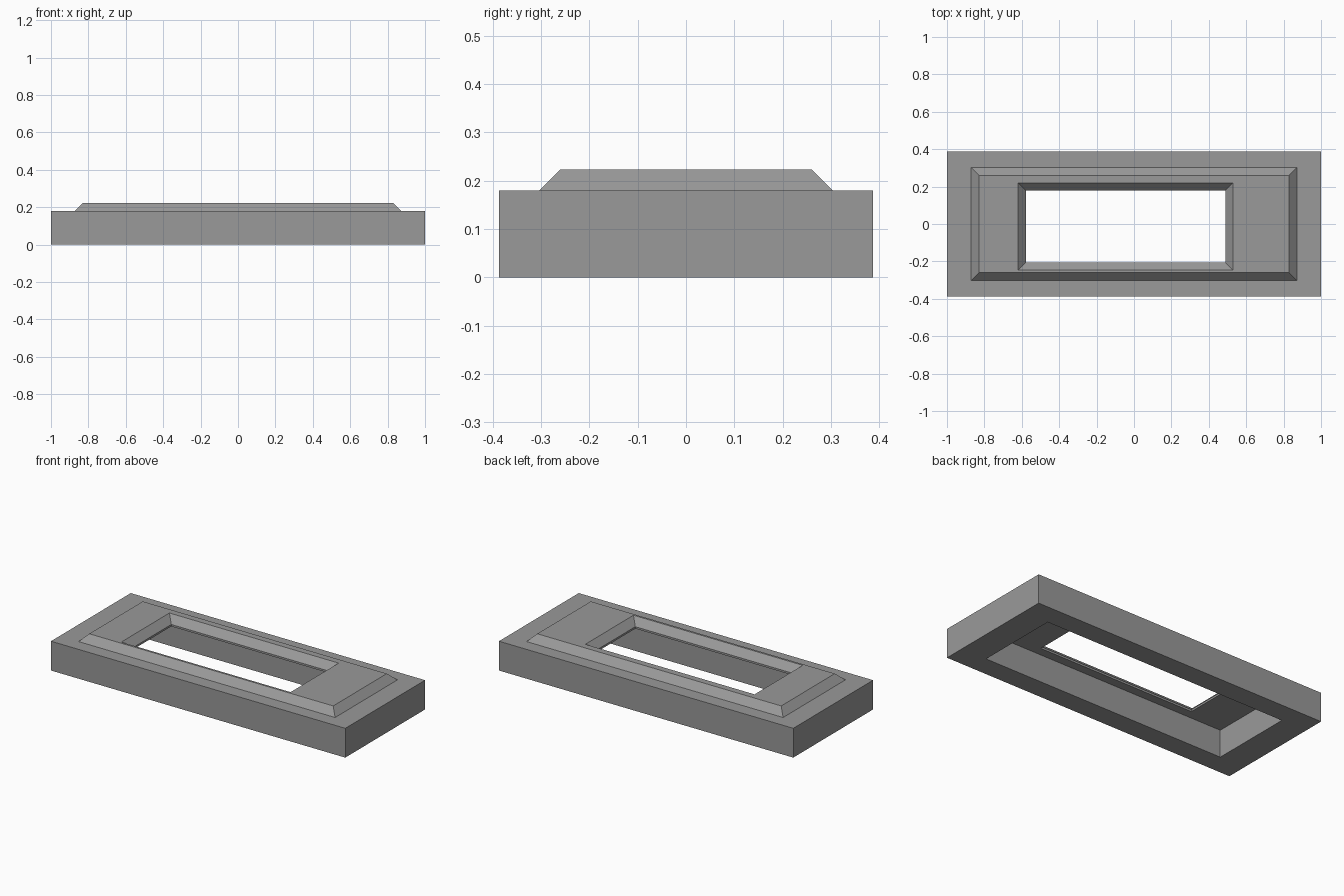
import bpy
import bmesh

if "Cube" in bpy.data.objects:
    bpy.data.objects.remove(bpy.data.objects["Cube"])

grey = bpy.data.materials.new("mid grey")
grey.diffuse_color = (0.32, 0.32, 0.32, 1.0)
grey.use_nodes = True
grey.node_tree.nodes["Principled BSDF"].inputs["Base Color"].default_value = grey.diffuse_color


def rect(x0, x1, y0, y1, z):
    return [(x0, y0, z), (x1, y0, z), (x1, y1, z), (x0, y1, z)]


def centred(hx, hy, z):
    return rect(-hx, hx, -hy, hy, z)


DECK, TOP, CEILING = 0.18, 0.223, 0.168

# Rectangular cross-section loops, from the outer base over the top and back underneath
loops = [
    centred(1.0, 0.387, 0.0),                        # outer base
    centred(1.0, 0.387, DECK),                       # outer rim
    centred(0.872, 0.303, DECK),                     # foot of raised panel
    centred(0.829, 0.26, TOP),                       # top of raised panel
    rect(-0.62, 0.53, -0.247, 0.22, TOP),            # window bevel, top
    rect(-0.578, 0.488, -0.205, 0.178, DECK),        # window bevel, bottom
    rect(-0.578, 0.488, -0.205, 0.178, CEILING),     # window lip
    centred(0.829, 0.26, CEILING),                   # hollow underside, ceiling
    centred(0.829, 0.26, 0.0),                       # hollow underside, opening
]

bm = bmesh.new()
rings = [[bm.verts.new(p) for p in loop] for loop in loops]
for i, a in enumerate(rings):
    b = rings[(i + 1) % len(rings)]
    for k in range(4):
        n = (k + 1) % 4
        bm.faces.new((a[k], a[n], b[n], b[k]))
bmesh.ops.recalc_face_normals(bm, faces=bm.faces)

mesh = bpy.data.meshes.new("bezel_frame")
bm.to_mesh(mesh)
bm.free()
mesh.materials.append(grey)
bpy.context.collection.objects.link(bpy.data.objects.new("bezel_frame", mesh))
